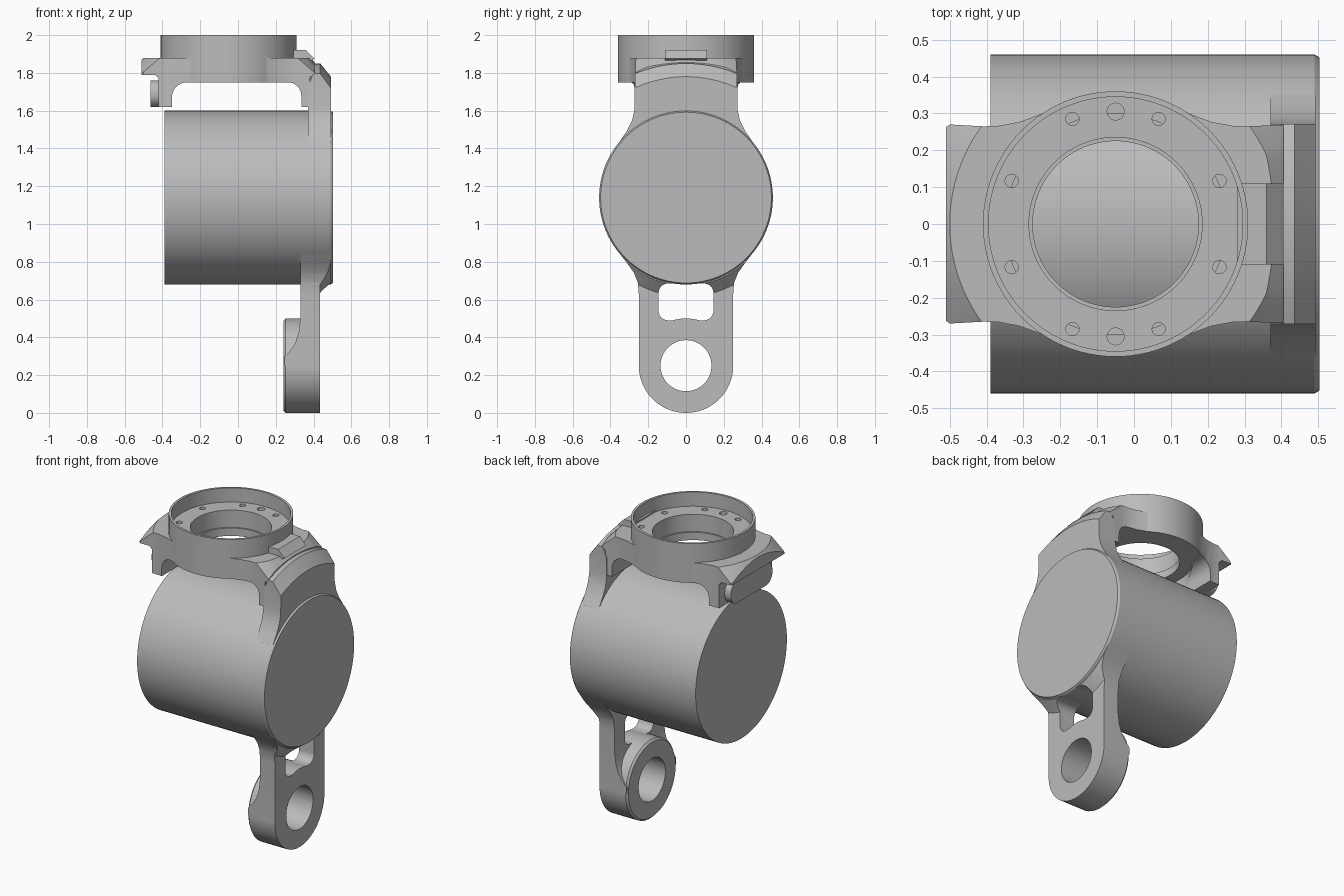
import bpy, bmesh, math

if "Cube" in bpy.data.objects:
    bpy.data.objects.remove(bpy.data.objects["Cube"], do_unlink=True)

grey = bpy.data.materials.new("plain grey")
grey.use_nodes = True
grey.diffuse_color = (0.5, 0.5, 0.5, 1)
grey.node_tree.nodes["Principled BSDF"].inputs["Base Color"].default_value = (0.5, 0.5, 0.5, 1)

CX = -0.05      # ring centre along x
DZ = 1.14       # drum axis height


def make(name, bm):
    bmesh.ops.recalc_face_normals(bm, faces=bm.faces)
    mesh = bpy.data.meshes.new(name)
    bm.to_mesh(mesh)
    bm.free()
    mesh.materials.append(grey)
    obj = bpy.data.objects.new(name, mesh)
    bpy.context.collection.objects.link(obj)
    return obj


def place(axis, u, v, h):
    return {"x": (h, u, v), "y": (u, h, v), "z": (u, v, h)}[axis]


def loft(name, rings):
    """Solid from matching rings of points, capped at both ends."""
    bm = bmesh.new()
    loops = [[bm.verts.new(p) for p in ring] for ring in rings]
    n = len(loops[0])
    for a, b in zip(loops, loops[1:]):
        for i in range(n):
            j = (i + 1) % n
            bm.faces.new((a[i], a[j], b[j], b[i]))
    bm.faces.new(loops[0])
    bm.faces.new(loops[-1])
    return make(name, bm)


def prism(name, axis, points, lo, hi):
    return loft(name, [[place(axis, u, v, h) for u, v in points] for h in (lo, hi)])


def lathe(name, axis, centre, profile, n=72):
    """Solid of revolution; profile is (height, radius) pairs."""
    turns = [2 * math.pi * i / n for i in range(n)]
    return loft(name, [[place(axis, centre[0] + r * math.cos(t), centre[1] + r * math.sin(t), h)
                        for t in turns] for h, r in profile])


def arc(cx, cy, r, start, end, n=8):
    angles = [math.radians(start + (end - start) * i / n) for i in range(n + 1)]
    return [(cx + r * math.cos(a), cy + r * math.sin(a)) for a in angles]


def rounded(x0, x1, y0, y1, r):
    return (arc(x1 - r, y1 - r, r, 0, 90) + arc(x0 + r, y1 - r, r, 90, 180)
            + arc(x0 + r, y0 + r, r, 180, 270) + arc(x1 - r, y0 + r, r, 270, 360))


def mirrored(half):
    """Close a half outline across its first coordinate."""
    return half + [(-u, v) for u, v in reversed(half)]


def combine(obj, tool, operation):
    mod = obj.modifiers.new("combine", "BOOLEAN")
    mod.operation, mod.object, mod.solver = operation, tool, "EXACT"
    bpy.context.view_layer.objects.active = obj
    bpy.ops.object.modifier_apply(modifier=mod.name)
    bpy.data.objects.remove(tool, do_unlink=True)
    return obj


parts = []

# Drum with a bevelled outer end
parts.append(lathe("drum", "x", (0, DZ), [(-0.39, 0.46), (0.49, 0.46), (0.503, 0.452)], 96))

# Ring with recessed seat, stepped bore and screw holes
ring = lathe("ring", "z", (CX, 0), [(1.75, 0.36), (2.0, 0.36)], 96)
combine(ring, lathe("recess", "z", (CX, 0), [(1.91, 0.345), (2.1, 0.345)], 96), "DIFFERENCE")
combine(ring, lathe("bore", "z", (CX, 0), [(1.6, 0.225), (1.8, 0.225), (1.8001, 0.235), (2.1, 0.235)], 96),
        "DIFFERENCE")
for s in (-1, 1):
    spots = [(0, 0.305 * s, 0.023)]
    for t in (-1, 1):
        spots += [(0.117 * t, 0.285 * s, 0.018), (0.282 * t, 0.117 * s, 0.018)]
    for x, y, r in spots:
        combine(ring, lathe("screw_hole", "z", (CX + x, y), [(1.87, r), (1.95, r)], 20), "DIFFERENCE")
parts.append(ring)

# Bridge: arched side profile, waisted top outline, conical edges
arch = ([(-0.51, 1.79), (-0.51, 1.88), (0.405, 1.88), (0.405, 1.78), (0.38, 1.78),
         (0.38, 1.62), (0.335, 1.62)]
        + arc(0.265, 1.68, 0.07, 0, 90) + arc(-0.27, 1.67, 0.08, 90, 180)
        + [(-0.35, 1.62), (-0.42, 1.62), (-0.42, 1.77), (-0.44, 1.79)])
bridge = prism("bridge", "y", arch, -0.5, 0.5)
flare = [(-0.17, 0.337), (-0.24, 0.303), (-0.31, 0.277), (-0.37, 0.266), (-0.41, 0.265)]
edge = ([(2 * CX - x, y) for x, y in reversed(flare)] + flare + [(-0.5, 0.27), (-0.52, 0.255)])
edge = [(0.42, 0.27)] + edge
outline = edge + [(x, -y) for x, y in reversed(edge)]
combine(bridge, prism("waist", "z", outline, 1.5, 1.95), "INTERSECT")
for centre, r in ((CX, 0.45), (-0.47, 0.85)):
    combine(bridge, lathe("edge_cone", "z", (centre, 0), [(1.58, r + 0.3), (1.881, r - 0.001)], 128),
            "INTERSECT")
combine(bridge, lathe("bore", "z", (CX, 0), [(1.5, 0.3), (2.1, 0.3)], 96), "DIFFERENCE")
parts.append(bridge)

# Raised tab and rounded clamp pad at the two ends of the bridge
parts.append(prism("raised_tab", "y", [(0.28, 1.87), (0.28, 1.92), (0.36, 1.92), (0.405, 1.875),
                                       (0.38, 1.86)], -0.11, 0.11))
parts.append(prism("clamp_pad", "x", rounded(-0.21, 0.21, 1.62, 1.76, 0.065), -0.463, -0.415))

# Upper arm, flaring down onto the drum
upper = mirrored([(0.37, 1.2), (0.352, 1.436), (0.315, 1.49), (0.285, 1.55), (0.272, 1.61), (0.27, 1.95)])
arm = prism("upper_arm", "x", upper, 0.3, 0.6)
combine(arm, lathe("shoulder", "x", (0, DZ), [(0.37, 0.65), (0.4, 0.71), (0.435, 0.71), (0.492, 0.64)], 128),
        "INTERSECT")
parts.append(arm)

# Lower collar and leg share one outline
lower = mirrored([(0.37, 1.0), (0.355, 0.848), (0.31, 0.79), (0.275, 0.74), (0.255, 0.69),
                  (0.25, 0.63), (0.25, 0.25)])
collar = prism("lower_collar", "x", lower, 0.2, 0.6)
combine(collar, lathe("collar_cone", "x", (0, DZ), [(0.33, 0.525), (0.435, 0.525), (0.492, 0.465)], 128),
        "INTERSECT")
leg = prism("leg", "x", lower, 0.1, 0.6)
side = [(0.435, 0.25), (0.435, 0.9), (0.33, 0.9), (0.33, 0.5), (0.322, 0.43), (0.303, 0.37),
        (0.275, 0.325), (0.245, 0.295), (0.245, 0.25)]
combine(leg, prism("leg_side", "y", side, -0.5, 0.5), "INTERSECT")
boss = lathe("leg_boss", "x", (0, 0.25), [(0.24, 0.238), (0.252, 0.25), (0.435, 0.25)], 72)

# Window under the drum and eye at the foot
for obj in (collar, leg):
    combine(obj, prism("window", "x", rounded(-0.145, 0.145, 0.49, 0.685, 0.05), 0, 0.7), "DIFFERENCE")
for obj in (leg, boss):
    combine(obj, lathe("eye", "x", (0, 0.25), [(0, 0.135), (0.7, 0.135)], 64), "DIFFERENCE")
parts += [collar, leg, boss]

# Smooth the round surfaces, keep the machined edges
bpy.ops.object.select_all(action="DESELECT")
for obj in parts:
    obj.select_set(True)
bpy.context.view_layer.objects.active = parts[0]
bpy.ops.object.shade_smooth_by_angle(angle=math.radians(25))
